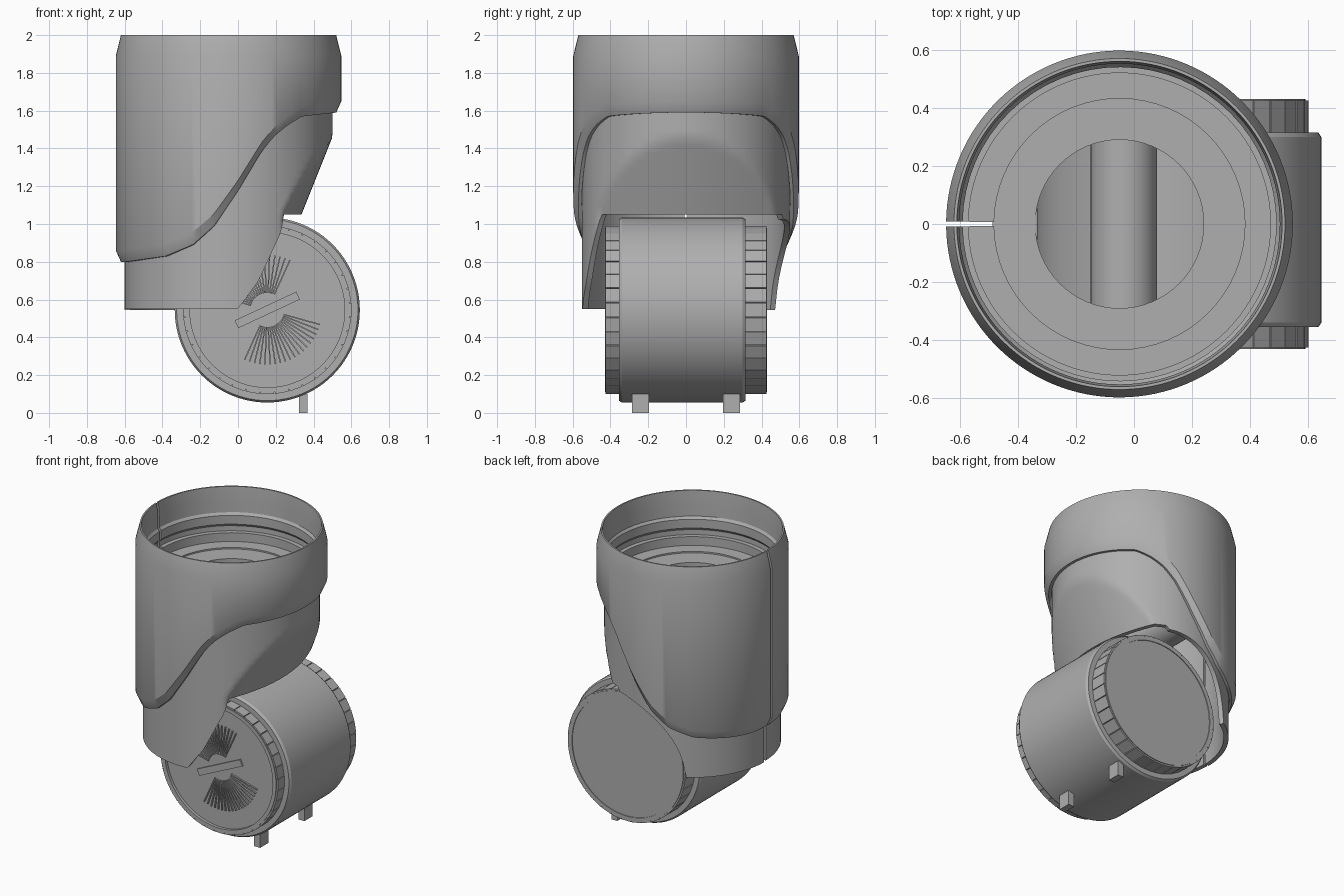
import bpy, bmesh, math
from mathutils import Vector, Matrix

cube = bpy.data.objects.get("Cube")
if cube:
    bpy.data.objects.remove(cube, do_unlink=True)

mat = bpy.data.materials.new("mid_grey")
mat.use_nodes = True
GREY = (0.43, 0.43, 0.43, 1)
mat.diffuse_color = GREY
mat.node_tree.nodes["Principled BSDF"].inputs["Base Color"].default_value = GREY

SLEEVE_X = -0.05
WHEEL = Vector((0.155, 0, 0.545))
parts = []


def add_object(name, bm):
    bmesh.ops.recalc_face_normals(bm, faces=bm.faces)
    mesh = bpy.data.meshes.new(name)
    bm.to_mesh(mesh)
    bm.free()
    mesh.materials.append(mat)
    obj = bpy.data.objects.new(name, mesh)
    bpy.context.collection.objects.link(obj)
    parts.append(obj)
    return obj


def sweep(name, section, count=96, gap=0.0):
    """Sweep a closed section around; a gap leaves a slit at the -x side."""
    bm = bmesh.new()
    start, span = -math.pi + gap / 2, math.tau - gap
    steps = count + 1 if gap else count
    rings = [[bm.verts.new(p) for p in section(start + span * i / count)] for i in range(steps)]
    for i in range(count):
        a, b = rings[i], rings[(i + 1) % steps]
        for j in range(len(a)):
            k = (j + 1) % len(a)
            bm.faces.new((a[j], a[k], b[k], b[j]))
    if gap:
        bm.faces.new(rings[0])
        bm.faces.new(rings[-1])
    return add_object(name, bm)


def upright(r, a, z):
    return Vector((SLEEVE_X + r * math.cos(a), r * math.sin(a), z))


def around_axle(profile):
    """Section of (radius, y) points turned about the wheel axle."""
    def section(a):
        return [WHEEL + Vector((r * math.cos(a), y, r * math.sin(a))) for r, y in profile]
    return section


def boxes(name, items):
    """Several boxes in one object, each a (size, matrix) pair."""
    bm = bmesh.new()
    for size, matrix in items:
        bmesh.ops.create_cube(bm, size=1, matrix=matrix @ Matrix.Diagonal((*size, 1)))
    return add_object(name, bm)


def cylinder_y(name, centre, radius, y0, y1, segments=64):
    bm = bmesh.new()
    place = Matrix.Translation((centre[0], (y0 + y1) / 2, centre[1])) @ Matrix.Rotation(math.pi / 2, 4, 'X')
    bmesh.ops.create_cone(bm, cap_ends=True, segments=segments, radius1=radius,
                          radius2=radius, depth=y1 - y0, matrix=place)
    return add_object(name, bm)


def spin(angle, r, y):
    """Frame at a polar position on the wheel, its x pointing outward."""
    return (Matrix.Translation(WHEEL + Vector((0, y, 0)))
            @ Matrix.Rotation(-angle, 4, 'Y') @ Matrix.Translation((r, 0, 0)))


def interpolate(points, x):
    if x <= points[0][0]:
        return points[0][1]
    for (x0, z0), (x1, z1) in zip(points, points[1:]):
        if x <= x1:
            return z0 + (z1 - z0) * (x - x0) / (x1 - x0)
    return points[-1][1]


# Outer sleeve with a sweeping lower edge
HEM = [(-0.62, 0.8), (-0.4, 0.83), (-0.25, 0.89), (-0.13, 0.99), (0.0, 1.17),
       (0.125, 1.37), (0.2, 1.46), (0.275, 1.52), (0.36, 1.57), (0.55, 1.59)]


def sleeve_section(a):
    low = interpolate(HEM, SLEEVE_X + 0.6 * math.cos(a))
    outline = [(0.57, 2), (0.597, 1.89), (0.597, low + 0.06), (0.57, low),
               (0.552, low), (0.552, 1.9), (0.56, 2)]
    return [upright(r, a, z) for r, z in outline]


sweep("outer_sleeve", sleeve_section, 128, 0.03)

# Inner socket: hanging arm in front, wheel-shaped cutout behind, slanted bowed nose
EDGE = [(0.0, 0.55), (0.11, 0.7), (0.27, 1.05)]
NOSE_LOW = 1.05
CLEARANCE = 0.48


def socket_low(p):
    if p.y < 0:
        return interpolate(EDGE, p.x)
    reach = p.x - WHEEL.x
    if reach >= 0:
        return NOSE_LOW
    return WHEEL.z + math.sqrt(max(0, CLEARANCE ** 2 - reach ** 2))


def socket_section(a):
    low = socket_low(upright(0.55, a, 0))
    heights = [1.7 + (low - 1.7) * i / 16 for i in range(17)]
    outer, inner = [], []
    for z in heights:
        for wall, r, inset in ((outer, 0.55, 0), (inner, 0.52, 0.03)):
            p = upright(r, a, z)
            nose = 0.5 + (max(z, NOSE_LOW) - 1.46) * 0.4 - 0.47 * p.y ** 2
            p.x = min(p.x, nose - inset)
            wall.append(p)
    return outer + inner[::-1]


sweep("inner_socket", socket_section, 160, 0.03)

# Flat floor inside the sleeve, with a small ledge on the wall above it
LEDGE = [(0.555, 1.83), (0.54, 1.81), (0.54, 1.75), (0.555, 1.73)]
SEAT = [(0.555, 1.64), (0.432, 1.64), (0.432, 1.57), (0.52, 1.57)]
RING = [(0.437, 1.63), (0.29, 1.63), (0.29, 1.54), (0.437, 1.54)]
sweep("wall_ledge", lambda a: [upright(r, a, z) for r, z in LEDGE], 64, 0.03)
sweep("floor_ring_outer", lambda a: [upright(r, a, z) for r, z in SEAT], 64, 0.03)
sweep("floor_ring_inner", lambda a: [upright(r, a, z) for r, z in RING], 64)
cylinder_y("cross_beam", (-0.035, 1.2), 0.115, -0.5, 0.5, 32)

# Wheel barrel and core
BARREL = [(0.42, -0.355), (0.48, -0.355), (0.49, -0.34), (0.49, 0.3), (0.48, 0.315), (0.42, 0.315)]
sweep("wheel_barrel", around_axle(BARREL))
cylinder_y("wheel_core", (WHEEL.x, WHEEL.z), 0.43, -0.41, 0.425)

# Raised lips on both wheel faces
for name, side in (("front_wheel_lip", -1), ("back_wheel_lip", 1)):
    LIP = [(0.41, side * 0.4), (0.41, side * 0.43), (0.435, side * 0.43), (0.435, side * 0.4)]
    sweep(name, around_axle(LIP))

# Square tread blocks around both rims
BLOCKS = 36
for name, y0, y1 in (("front_rim_blocks", -0.425, -0.35), ("back_rim_blocks", 0.31, 0.425)):
    boxes(name, [((0.03, y1 - y0, 0.073), spin(math.tau * i / BLOCKS, 0.43, (y0 + y1) / 2))
                 for i in range(BLOCKS)])

# Front face: diagonal bar between two fans of thin ribs
TILT = math.radians(25)
boxes("face_bar", [((0.36, 0.018, 0.045), spin(TILT, 0, -0.412))])
ribs = []
for half in (0, 1):
    for i in range(-9, 10):
        angle = TILT + math.pi * (half + 0.5) + math.radians(5.5 * i)
        ribs.append(((0.2, 0.018, 0.007), spin(angle, 0.19, -0.412)))
boxes("face_ribs", ribs)

# Small feet under the wheel
boxes("wheel_feet", [((0.045, 0.09, 0.1), Matrix.Translation((0.345, y, 0.05))) for y in (-0.24, 0.24)])

# Soft shading with crisp edges
bpy.ops.object.select_all(action='DESELECT')
for obj in parts:
    obj.select_set(True)
bpy.context.view_layer.objects.active = parts[0]
bpy.ops.object.shade_smooth_by_angle(angle=math.radians(30))
